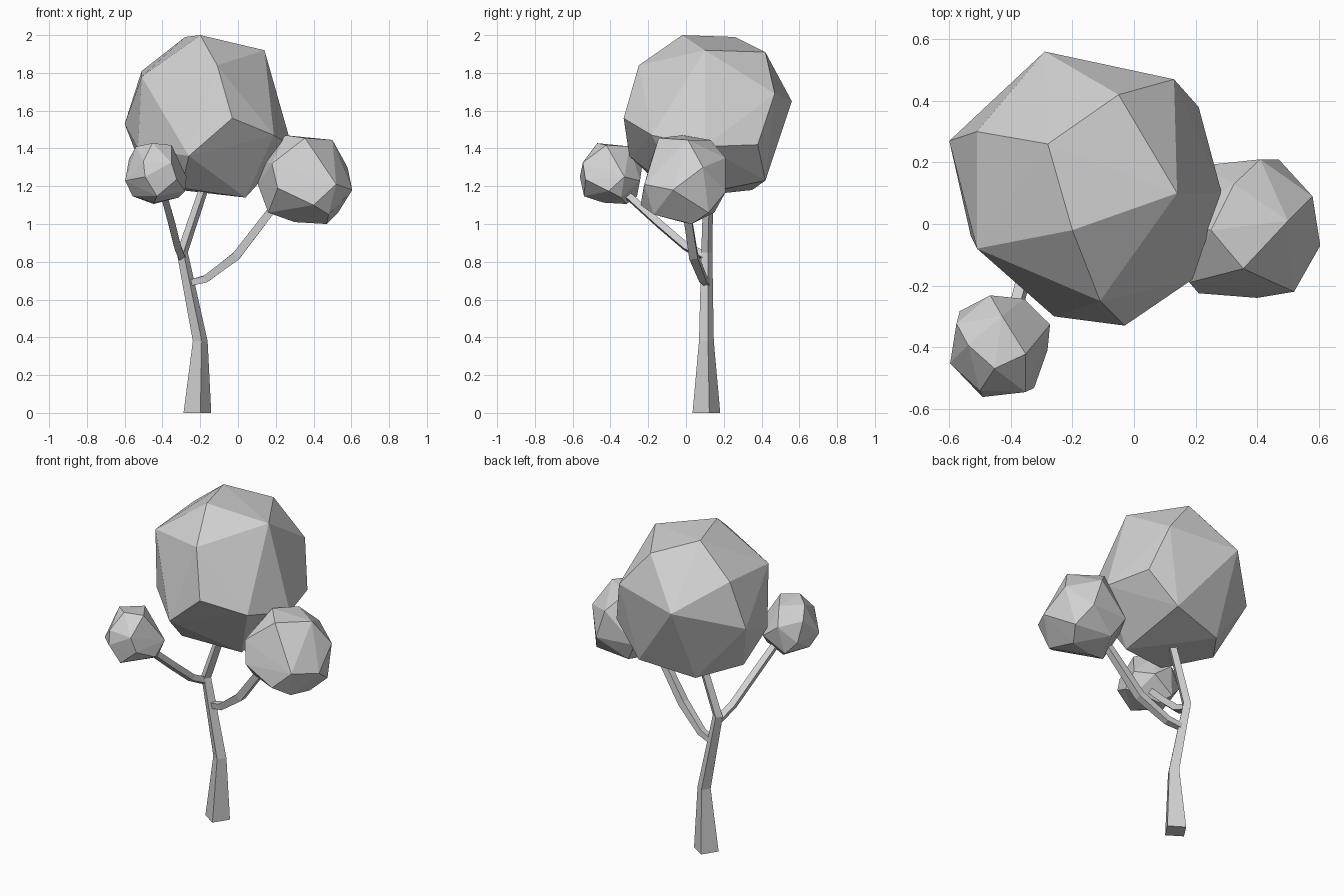
import bpy
import bmesh
import math
from mathutils import Vector, Matrix

cube = bpy.data.objects.get("Cube")
if cube:
    bpy.data.objects.remove(cube, do_unlink=True)

# One plain clay grey for the whole tree
grey = bpy.data.materials.new("clay_grey")
grey.use_nodes = True
colour = (0.64, 0.64, 0.64, 1)
grey.diffuse_color = colour
grey.node_tree.nodes["Principled BSDF"].inputs["Base Color"].default_value = colour


def finish(name, bm):
    """Turn a bmesh into a flat-shaded, coloured object."""
    bmesh.ops.recalc_face_normals(bm, faces=bm.faces[:])
    mesh = bpy.data.meshes.new(name)
    bm.to_mesh(mesh)
    bm.free()
    mesh.materials.append(grey)
    obj = bpy.data.objects.new(name, mesh)
    bpy.context.collection.objects.link(obj)
    return obj


def limb(name, path, radii, turn, upright=False):
    """Four-sided tapering limb swept along a short path."""
    bm = bmesh.new()
    points = [Vector(p) for p in path]
    rings = []
    for i, point in enumerate(points):
        before = points[max(i - 1, 0)]
        after = points[min(i + 1, len(points) - 1)]
        along = Vector((0, 0, 1)) if upright else (after - before).normalized()
        side = Vector((0, 1, 0)).cross(along).normalized()
        front = along.cross(side)
        ring = []
        for corner in range(4):
            angle = turn + corner * math.pi / 2
            offset = side * math.cos(angle) + front * math.sin(angle)
            ring.append(bm.verts.new(point + offset * radii[i]))
        rings.append(ring)
    for low, high in zip(rings, rings[1:]):
        for k in range(4):
            n = (k + 1) % 4
            bm.faces.new((low[k], low[n], high[n], high[k]))
    bm.faces.new(rings[0][::-1])
    bm.faces.new(rings[-1])
    return finish(name, bm)


def crown(name, corners, transform=Matrix.Identity(4)):
    """Faceted leaf mass: the hull around a few corner points."""
    bm = bmesh.new()
    for corner in corners:
        bm.verts.new(transform @ Vector(corner))
    hull = bmesh.ops.convex_hull(bm, input=bm.verts[:])
    loose = [v for v in bm.verts if not v.link_faces]
    bmesh.ops.delete(bm, geom=loose, context='VERTS')
    return finish(name, bm)


# Trunk and branches
limb("trunk",
     [(-.215, .108, 0), (-.2, .108, .38), (-.295, .11, .85), (-.16, .12, 1.25)],
     [.075, .04, .03, .026], math.radians(12), upright=True)
limb("left_branch",
     [(-.25, .11, .69), (-.17, .09, .71), (-.01, .04, .83), (.19, .0, 1.09)],
     [.024, .027, .032, .028], math.radians(45))
limb("right_branch",
     [(-.3, .1, .83), (-.32, .0, .88), (-.35, -.14, 1.0), (-.4, -.34, 1.18)],
     [.026, .026, .026, .024], math.radians(45))

# Large crown, corners listed from the top down
crown("large_crown", [
    (-.28, .26, 1.99), (-.2, -.02, 2), (.14, .1, 1.92), (-.05, .42, 1.91),
    (-.11, -.25, 1.84), (-.51, -.08, 1.78), (-.51, .3, 1.81),
    (.13, .47, 1.69), (-.29, .56, 1.65), (-.03, -.33, 1.56), (-.6, .27, 1.53),
    (.19, -.18, 1.47), (.21, .38, 1.42), (.285, .1, 1.41),
    (-.53, -.04, 1.4), (-.26, -.3, 1.36),
    (.03, .42, 1.23), (-.48, .12, 1.22), (-.3, -.12, 1.19),
    (-.31, .35, 1.18), (.04, -.02, 1.14),
])

# Medium crown on the left branch
medium = [
    (.25, -.02, 1.47), (.355, -.145, 1.455), (.5, .01, 1.445), (.325, .13, 1.445),
    (.41, .21, 1.35), (.18, -.19, 1.32), (.13, .02, 1.33), (.58, .09, 1.3),
    (.52, -.22, 1.21), (.21, -.225, 1.19), (.105, 0, 1.21), (.605, -.07, 1.18),
    (.47, .21, 1.17), (.22, .19, 1.18), (.4, -.24, 1.1), (.53, .12, 1.06),
    (.16, -.08, 1.06), (.29, .15, 1.06), (.47, .03, 1.0), (.3, -.02, 1.01),
    (.48, -.17, 1.05),
]
crown("medium_crown", medium)

# Small crown on the right branch: the medium one, shrunk and turned
shrink = (Matrix.Translation((-.44, -.395, 1.267))
          @ Matrix.Rotation(math.radians(75), 4, 'Z')
          @ Matrix.Scale(.685, 4)
          @ Matrix.Translation((-.36, .01, -1.235)))
crown("small_crown", medium, shrink)
